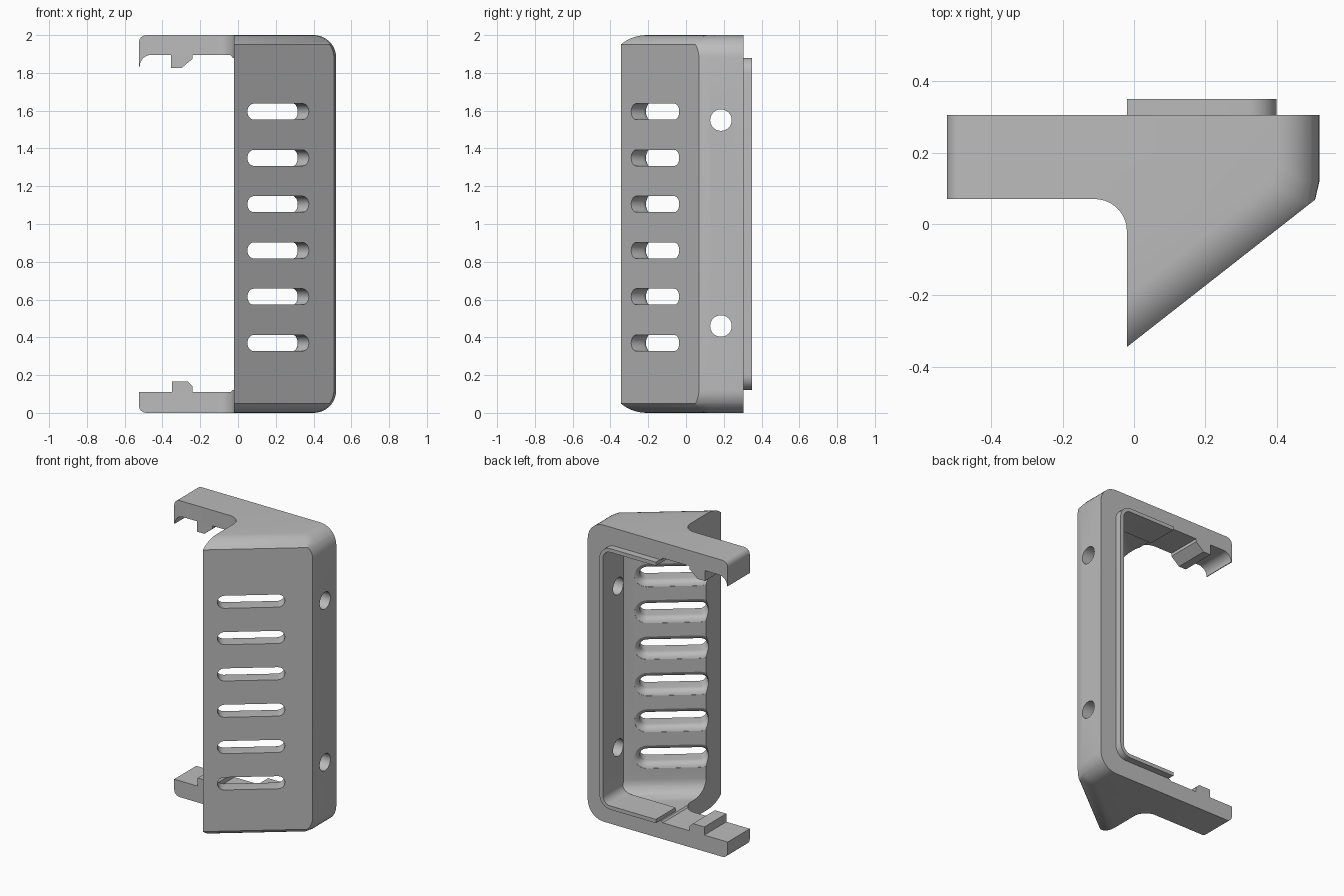
import bpy, bmesh
from math import sin, cos, pi, sqrt, radians
from mathutils import Vector

if "Cube" in bpy.data.objects:
    bpy.data.objects.remove(bpy.data.objects["Cube"], do_unlink=True)

grey = bpy.data.materials.new("light_grey")
grey.use_nodes = True
grey.diffuse_color = (0.5, 0.5, 0.5, 1)
grey.node_tree.nodes["Principled BSDF"].inputs["Base Color"].default_value = (0.5, 0.5, 0.5, 1)


def loft(name, sections):
    """Solid skin over equal-length rings of points."""
    bm = bmesh.new()
    rings = [[bm.verts.new(p) for p in ring] for ring in sections]
    for a, b in zip(rings, rings[1:]):
        for i in range(len(a)):
            j = (i + 1) % len(a)
            bm.faces.new((a[i], a[j], b[j], b[i]))
    bm.faces.new(rings[0])
    bm.faces.new(rings[-1])
    bmesh.ops.recalc_face_normals(bm, faces=bm.faces)
    mesh = bpy.data.meshes.new(name)
    bm.to_mesh(mesh)
    bm.free()
    mesh.materials.append(grey)
    ob = bpy.data.objects.new(name, mesh)
    bpy.context.collection.objects.link(ob)
    return ob


def prism(name, profile, y0, y1):
    return loft(name, [[(x, y, z) for x, z in profile] for y in (y0, y1)])


def arc(cx, cy, r, a0, a1, n=8):
    return [(cx + r * cos(radians(a0 + (a1 - a0) * i / n)),
             cy + r * sin(radians(a0 + (a1 - a0) * i / n))) for i in range(n + 1)]


def cut(ob, cutters):
    bpy.context.view_layer.objects.active = ob
    for c in cutters:
        m = ob.modifiers.new("cut", 'BOOLEAN')
        m.operation, m.solver, m.object = 'DIFFERENCE', 'EXACT', c
        bpy.ops.object.modifier_apply(modifier=m.name)


def fillet(r, h, drop=None):
    """Inward offset at distance h from the end of a rounded edge."""
    drop = drop or r
    width = sqrt(r * r - (r - drop) ** 2)
    return 0 if h >= drop else width - sqrt(r * r - (r - h) ** 2)


# The slanted front wall in plan
SLOPE = 0.783
along = Vector((1, SLOPE, 0)).normalized()
inward = Vector((-along.y, along.x, 0))
WALL = 0.125


def slant(x, offset):
    return -0.345 + (x + 0.02) * SLOPE + offset / along.x


def levels(z0, z1, r, extra):
    hs = sorted([r * (1 - cos(i * pi / 20)) for i in range(11)] + [extra])
    return [(h, z0 + h) for h in hs] + [(h, z1 - h) for h in reversed(hs)]


# Outer body: plan outline stacked in height with rounded ends
def body_ring(h, z):
    xr = 0.52 - fillet(0.12, h)
    xl = -0.525 + fillet(0.04, h)
    d = fillet(0.146, h, 0.05)
    xb = xr - 0.012
    ring = [(-0.02, slant(-0.02, d)), (xb, slant(xb, d)),
            (xr, max(0.12, slant(xr, d) + 0.04)), (xr, 0.305), (xl, 0.305), (xl, 0.07)]
    ring += arc(-0.11, -0.02, 0.09, 90, 0, 10)
    return [(x, y, z) for x, y in ring]


body = loft("bracket_body", [body_ring(h, z) for h, z in levels(0, 2, 0.12, 0.05)])


# Hollow behind the slanted wall
def cavity_ring(h, z):
    xr = 0.378 - fillet(0.06, h)
    d = WALL + fillet(0.1, h)
    return [(-0.7, slant(-0.7, d), z), (xr, slant(xr, d), z), (xr, 0.5, z), (-0.7, 0.5, z)]


cutters = [loft("cavity_cutter", [cavity_ring(h, z) for h, z in levels(0.12, 1.88, 0.1, 0.06)])]
cutters.append(prism("arm_gap_cutter", [(-0.7, 0.11), (-0.04, 0.11), (-0.02, 0.13),
                                        (-0.02, 1.87), (-0.04, 1.895), (-0.7, 1.895)], -0.6, 0.6))

# Ventilation slots, flared on the inside
for k in range(6):
    centre = Vector((0.2125, slant(0.2125, 0), 0.37 + 0.245 * k))
    steps = [(-0.05, 0)]
    for i in range(7):
        a = i * pi / 14
        steps.append((WALL - 0.045 + 0.045 * sin(a), 0.045 * (1 - cos(a))))
    steps.append((WALL + 0.05, 0.045))
    rings = []
    for depth, grow in steps:
        r = 0.0425 + grow
        outline = arc(0.164, 0, r, -90, 90, 12) + arc(-0.164, 0, r, 90, 270, 12)
        rings.append([centre + inward * depth + along * s + Vector((0, 0, t)) for s, t in outline])
    cutters.append(loft("slot_cutter", rings))

# Screw holes through the side wall
holes = []
for z in (0.46, 1.55):
    circle = arc(0.185, z, 0.057, 0, 360, 32)[:-1]
    holes.append(loft("hole_cutter", [[(x, y, w) for y, w in circle] for x in (0.3, 0.6)]))

cut(body, cutters + holes)

# Raised locating rim around the rear opening
outer = [(-0.02, 0.12)] + arc(0.32, 0.2, 0.08, -90, 0) + arc(0.32, 1.8, 0.08, 0, 90) + [(-0.02, 1.88)]
inner = [(-0.02, 1.855)] + arc(0.32, 1.8, 0.055, 90, 0) + arc(0.32, 0.2, 0.055, 0, -90) + [(-0.02, 0.145)]
rim = prism("rear_rim", outer + inner, 0.14, 0.35)
cut(rim, holes)

# Clip details on the two arms
lip = prism("upper_arm_lip", [(-0.525, 1.93), (-0.525, 1.835)]
            + arc(-0.46, 1.835, 0.06, 180, 90) + [(-0.46, 1.93)], 0.07, 0.305)
upper = prism("upper_arm_catch", [(-0.355, 1.91), (-0.355, 1.825), (-0.3, 1.825),
                                  (-0.24, 1.875), (-0.24, 1.91)], 0.07, 0.305)
lower = prism("lower_arm_catch", [(-0.35, 0.1), (-0.35, 0.165), (-0.265, 0.165),
                                  (-0.24, 0.14), (-0.24, 0.1)], 0.07, 0.305)

for c in cutters + holes:
    bpy.data.objects.remove(c, do_unlink=True)

# Smooth rounded areas, keep hard edges
bpy.ops.object.select_all(action='DESELECT')
for ob in (body, rim, lip, upper, lower):
    ob.select_set(True)
bpy.context.view_layer.objects.active = body
bpy.ops.object.shade_smooth_by_angle(angle=radians(25))
